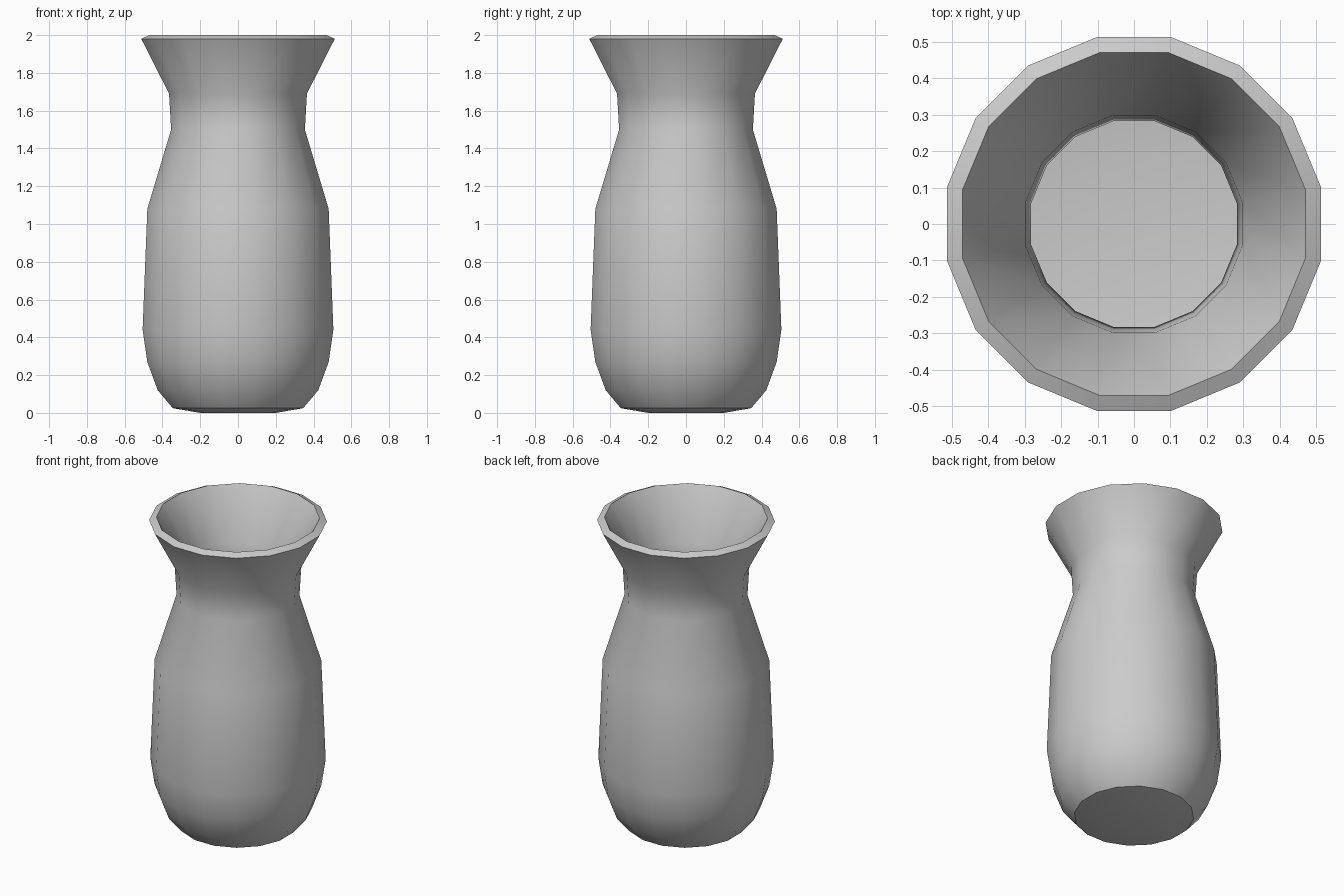
import bpy, bmesh, math

if "Cube" in bpy.data.objects:
    bpy.data.objects.remove(bpy.data.objects["Cube"])

SIDES = 16
FLAT = math.cos(math.pi / SIDES)  # profile widths are read across the flats

# Outer wall from base to lip, then inner wall back down to the floor
profile = [
    (0.20, 0.0), (0.345, 0.025), (0.425, 0.12), (0.48, 0.27), (0.505, 0.44),
    (0.48, 1.08), (0.354, 1.50), (0.365, 1.69), (0.512, 1.98),
    (0.47, 2.0), (0.297, 1.70), (0.282, 1.49), (0.41, 1.07),
    (0.435, 0.44), (0.415, 0.29), (0.365, 0.16), (0.31, 0.085), (0.19, 0.07),
]

bm = bmesh.new()


def ring(radius, z):
    angles = [(i + 0.5) * math.tau / SIDES for i in range(SIDES)]
    return [bm.verts.new((radius * math.cos(a), radius * math.sin(a), z)) for a in angles]


# Revolved wall
rings = [ring(x / FLAT, z) for x, z in profile]
for low, high in zip(rings, rings[1:]):
    for i in range(SIDES):
        j = (i + 1) % SIDES
        bm.faces.new((low[i], low[j], high[j], high[i]))

# Underside and inner floor
bm.faces.new(rings[0][::-1])
bm.faces.new(rings[-1])
bmesh.ops.recalc_face_normals(bm, faces=bm.faces[:])

mesh = bpy.data.meshes.new("vase")
bm.to_mesh(mesh)
bm.free()
vase = bpy.data.objects.new("vase", mesh)
bpy.context.collection.objects.link(vase)

# Smooth body with crisp lip and base edges
bpy.context.view_layer.objects.active = vase
vase.select_set(True)
bpy.ops.object.shade_smooth_by_angle(angle=math.radians(38))
